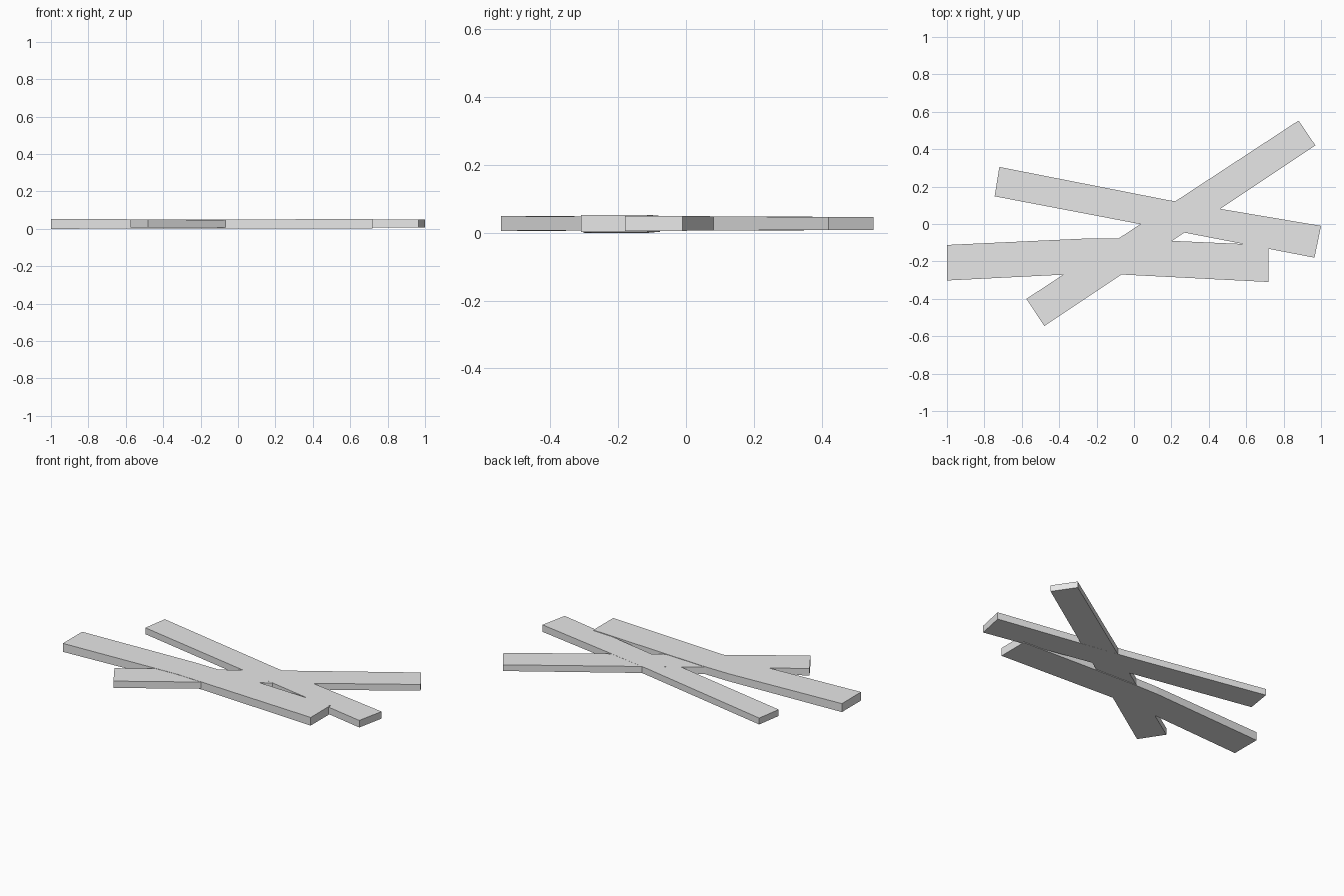
import bpy
import bmesh

cube = bpy.data.objects.get("Cube")
if cube:
    bpy.data.objects.remove(cube, do_unlink=True)

grey = bpy.data.materials.new("light_grey")
grey.use_nodes = True
COLOUR = (0.8, 0.8, 0.8, 1)
grey.diffuse_color = COLOUR
grey.node_tree.nodes["Principled BSDF"].inputs["Base Color"].default_value = COLOUR


def plank(name, stations):
    """Loft a flat board through stations of (back xy, front xy, bottom z, top z)."""
    bm = bmesh.new()
    rings = []
    for back, front, low, high in stations:
        corners = [(*back, low), (*front, low), (*front, high), (*back, high)]
        rings.append([bm.verts.new(c) for c in corners])
    for a, b in zip(rings, rings[1:]):
        for i in range(4):
            j = (i + 1) % 4
            bm.faces.new((a[i], a[j], b[j], b[i]))
    bm.faces.new(rings[0])
    bm.faces.new(rings[-1])
    bmesh.ops.recalc_face_normals(bm, faces=bm.faces)
    mesh = bpy.data.meshes.new(name)
    bm.to_mesh(mesh)
    bm.free()
    mesh.materials.append(grey)
    obj = bpy.data.objects.new(name, mesh)
    bpy.context.collection.objects.link(obj)
    return obj


# Wide front board, bent slightly at its middle
plank("front_plank", [
    ((-1, -0.112), (-1, -0.302), 0.0, 0.053),
    ((-0.24, -0.077), (-0.24, -0.264), 0.003, 0.05),
    ((-0.05, -0.079), (-0.05, -0.271), 0.003, 0.05),
    ((0.72, -0.113), (0.72, -0.31), 0.002, 0.053),
])

# Rear board, slightly waisted
plank("rear_plank", [
    ((-0.72, 0.305), (-0.745, 0.148), 0.007, 0.047),
    ((0.17, 0.13), (0.14, -0.021), 0.007, 0.048),
    ((1, -0.01), (0.965, -0.18), 0.006, 0.05),
])

# Diagonal board crossing the other two
plank("diagonal_plank", [
    ((-0.575, -0.4), (-0.48, -0.545), 0.006, 0.049),
    ((0.88, 0.553), (0.97, 0.42), 0.008, 0.047),
])
